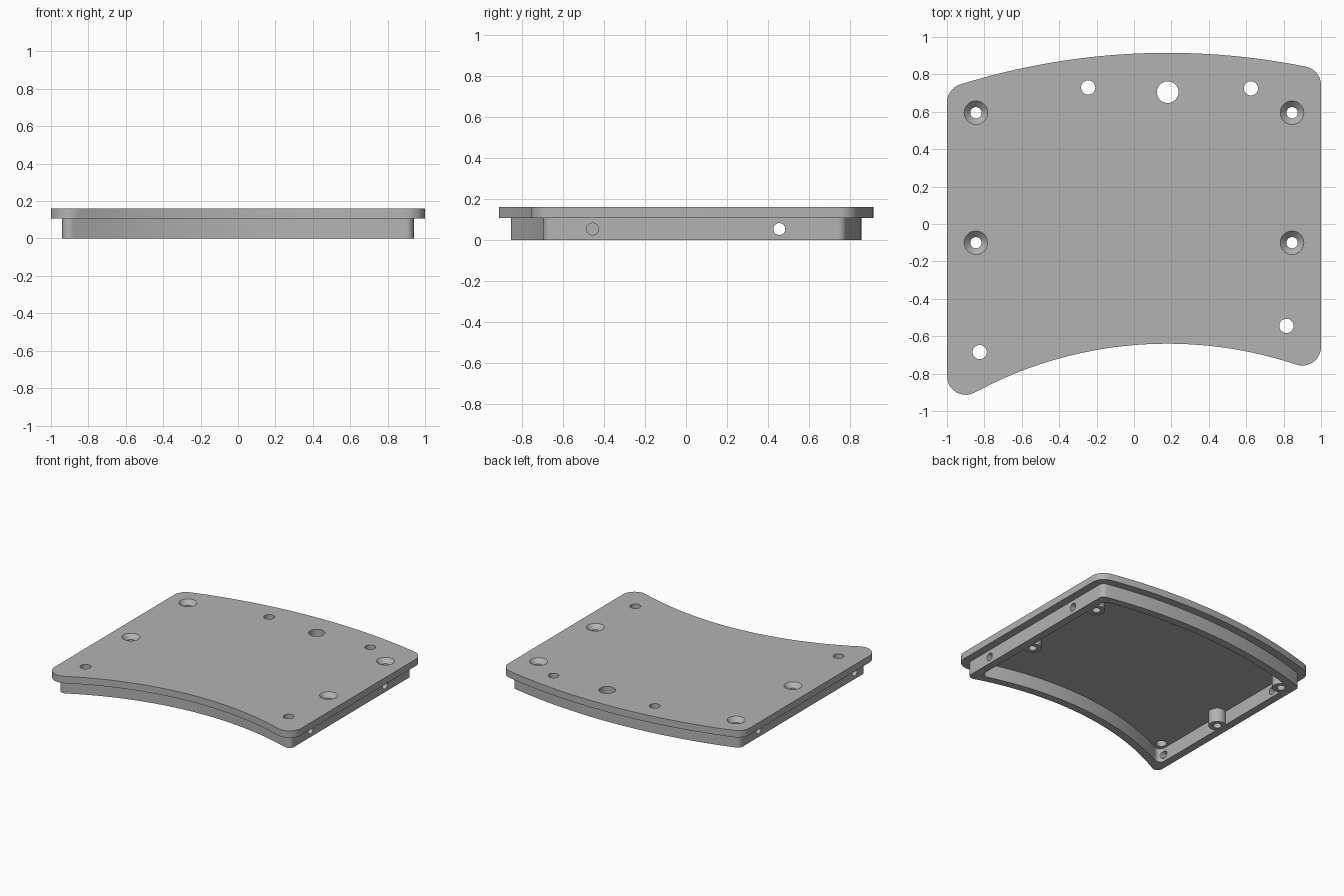
import bpy, bmesh, math
from mathutils import Vector

if "Cube" in bpy.data.objects:
    bpy.data.objects.remove(bpy.data.objects["Cube"])

CENTRE = Vector((0.18, -2.81))     # shared centre of both curved edges
R_BACK, R_FRONT = 3.725, 2.17
RIM_H, TOP = 0.107, 0.16

grey = bpy.data.materials.new("grey")
grey.use_nodes = True
grey.diffuse_color = (0.45, 0.45, 0.45, 1)
grey.node_tree.nodes["Principled BSDF"].inputs["Base Color"].default_value = (0.45, 0.45, 0.45, 1)


def arc(c, r, a0, a1, n):
    steps = [a0 + (a1 - a0) * i / n for i in range(n + 1)]
    return [Vector((c.x + r * math.cos(a), c.y + r * math.sin(a))) for a in steps]


def outline(inset, r):
    """Curved panel outline, moved inwards, with corners of radius r."""
    half = 1 - inset - r

    def corner(side, reach):
        x = side * half
        return Vector((x, CENTRE.y + math.sqrt(reach ** 2 - (x - CENTRE.x) ** 2)))

    def angle(p):
        return math.atan2(p.y - CENTRE.y, p.x - CENTRE.x)

    front, back = R_FRONT + inset, R_BACK - inset
    fl, fr = corner(-1, front + r), corner(1, front + r)
    bl, br = corner(-1, back - r), corner(1, back - r)
    pts = arc(fl, r, math.pi, angle(fl) + math.pi, 10)
    pts += arc(CENTRE, front, angle(fl), angle(fr), 48)[1:-1]
    pts += arc(fr, r, angle(fr) + math.pi, 2 * math.pi, 10)
    pts += arc(br, r, 0, angle(br), 10)
    pts += arc(CENTRE, back, angle(br), angle(bl), 48)[1:-1]
    pts += arc(bl, r, angle(bl), math.pi, 10)
    return pts


def finish(name, bm):
    bmesh.ops.recalc_face_normals(bm, faces=bm.faces)
    mesh = bpy.data.meshes.new(name)
    bm.to_mesh(mesh)
    bm.free()
    mesh.materials.append(grey)
    obj = bpy.data.objects.new(name, mesh)
    bpy.context.collection.objects.link(obj)
    return obj


def prism(name, pts, z0, z1):
    bm = bmesh.new()
    low = [bm.verts.new((p.x, p.y, z0)) for p in pts]
    high = [bm.verts.new((p.x, p.y, z1)) for p in pts]
    bm.faces.new(low)
    bm.faces.new(high)
    for i in range(len(pts)):
        j = (i + 1) % len(pts)
        bm.faces.new((low[i], low[j], high[j], high[i]))
    return finish(name, bm)


def ring(name, outer, inner, z0, z1):
    bm = bmesh.new()
    loops = [[bm.verts.new((p.x, p.y, z)) for p in pts]
             for pts, z in ((outer, z0), (outer, z1), (inner, z1), (inner, z0))]
    for k in range(4):
        a, b = loops[k], loops[(k + 1) % 4]
        for i in range(len(a)):
            j = (i + 1) % len(a)
            bm.faces.new((a[i], a[j], b[j], b[i]))
    return finish(name, bm)


def cylinder(name, r0, r1, z0, z1, x, y):
    bm = bmesh.new()
    bmesh.ops.create_cone(bm, cap_ends=True, segments=32, radius1=r0, radius2=r1, depth=z1 - z0)
    bmesh.ops.translate(bm, verts=bm.verts, vec=(x, y, (z0 + z1) / 2))
    return finish(name, bm)


def cut(target, cutters):
    """Subtract each cutter, then discard it."""
    for c in cutters:
        mod = target.modifiers.new("hole", 'BOOLEAN')
        mod.operation, mod.solver, mod.object = 'DIFFERENCE', 'EXACT', c
    bpy.context.view_layer.update()
    baked = bpy.data.meshes.new_from_object(
        target.evaluated_get(bpy.context.evaluated_depsgraph_get()))
    target.modifiers.clear()
    target.data = baked
    for c in cutters:
        bpy.data.objects.remove(c)


# Main parts
plate = prism("top_plate", outline(0, 0.1), RIM_H, TOP)
rim = ring("rim_wall", outline(0.06, 0.04), outline(0.12, 0.04), 0, RIM_H)
parts = [plate, rim]

# Plain holes through the plate
holes = [(-0.245, 0.73, 0.038), (0.625, 0.725, 0.038), (0.18, 0.705, 0.058),
         (0.815, -0.545, 0.038), (-0.825, -0.685, 0.038)]
plate_cutters = [cylinder("cutter", r, r, 0.05, 0.3, x, y) for x, y, r in holes]

# Countersunk screw holes, each with a hollow boss underneath
spots = [(sx * 0.845, y) for sx in (-1, 1) for y in (0.595, -0.1)]
for i, (x, y) in enumerate(spots):
    plate_cutters.append(cylinder("cutter", 0.03, 0.03, 0.05, 0.3, x, y))
    plate_cutters.append(cylinder("cutter", 0.03, 0.073, TOP - 0.033, TOP + 0.01, x, y))
    circles = [arc(Vector((x, y)), r, 0, 2 * math.pi, 32)[:-1] for r in (0.062, 0.03)]
    parts.append(ring(f"screw_boss_{i + 1}", *circles, 0, RIM_H))
cut(plate, plate_cutters)

# Cross holes through the side walls
side_cutters = []
for side, y in ((1, 0.455), (1, -0.455), (-1, 0.455), (-1, -0.72)):
    c = cylinder("cutter", 0.029, 0.029, -0.06, 0.06, 0, 0)
    c.rotation_euler.y = math.pi / 2
    c.location = (side * 0.92, y, 0.053)
    side_cutters.append(c)
cut(rim, side_cutters)

# Smooth curves, sharp edges
bpy.ops.object.select_all(action='DESELECT')
for obj in parts:
    obj.select_set(True)
bpy.context.view_layer.objects.active = plate
bpy.ops.object.shade_smooth_by_angle(angle=math.radians(30))
